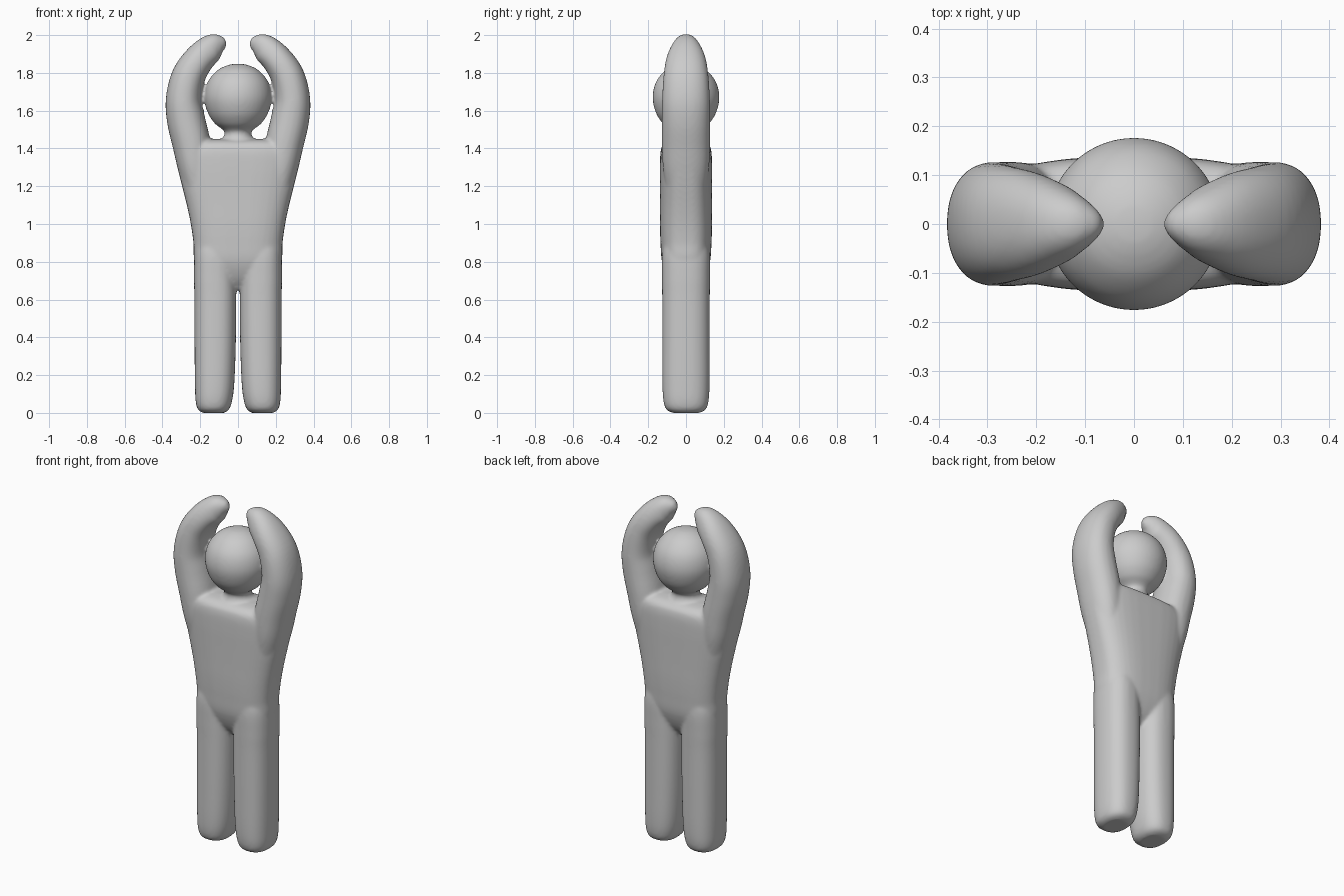
import bpy, bmesh, math

if "Cube" in bpy.data.objects:
    bpy.data.objects.remove(bpy.data.objects["Cube"])

bm = bmesh.new()


def spline(keys, steps=5):
    """Smoothly interpolate ring parameters."""
    out = []
    for i in range(len(keys) - 1):
        p0, p1, p2 = keys[max(i - 1, 0)], keys[i], keys[i + 1]
        p3 = keys[min(i + 2, len(keys) - 1)]
        for s in range(steps):
            t = s / steps
            out.append([0.5 * (2 * b + (c - a) * t + (2 * a - 5 * b + 4 * c - d) * t * t
                               + (3 * b - a - 3 * c + d) * t ** 3)
                        for a, b, c, d in zip(p0, p1, p2, p3)])
    return out + [list(keys[-1])]


def loft(keys, power=2.0, side=1, bend=False, count=40):
    """Closed tube through rings (x, z, half width, half depth)."""
    rows = spline(keys)
    rings = []
    for i, (x, z, w, d) in enumerate(rows):
        nx, nz = 1.0, 0.0
        if bend:
            a, b = rows[max(i - 1, 0)], rows[min(i + 1, len(rows) - 1)]
            tx, tz = b[0] - a[0], b[1] - a[1]
            length = math.hypot(tx, tz)
            nx, nz = tz / length, -tx / length
        ring = []
        for k in range(count):
            ang = math.tau * k / count
            c, s = math.cos(ang), math.sin(ang)
            u = math.copysign(abs(c) ** (2 / power), c) * w
            v = math.copysign(abs(s) ** (2 / power), s) * d
            ring.append(bm.verts.new((side * (x + u * nx), v, z + u * nz)))
        rings.append(ring)
    faces = [bm.faces.new(rings[0][::-1]), bm.faces.new(rings[-1])]
    for r0, r1 in zip(rings, rings[1:]):
        for k in range(count):
            j = (k + 1) % count
            faces.append(bm.faces.new((r0[k], r0[j], r1[j], r1[k])))
    if side < 0:
        bmesh.ops.reverse_faces(bm, faces=faces)


# Torso
loft([(0, .65, .12, .05), (0, .71, .17, .095), (0, .80, .229, .127), (0, .90, .236, .135),
      (0, 1.0, .25, .138), (0, 1.1, .271, .138), (0, 1.2, .296, .138), (0, 1.3, .320, .138),
      (0, 1.38, .33, .135), (0, 1.42, .31, .123), (0, 1.442, .26, .09), (0, 1.45, .15, .04)], 2.8)

# Neck and head
loft([(0, 1.36, .12, .10), (0, 1.42, .105, .10), (0, 1.447, .088, .088), (0, 1.468, .073, .078),
      (0, 1.49, .072, .078), (0, 1.508, .092, .095), (0, 1.535, .126, .126),
      (0, 1.59, .160, .160), (0, 1.67, .178, .177), (0, 1.75, .161, .160),
      (0, 1.81, .114, .113), (0, 1.84, .058, .058), (0, 1.848, .015, .015)])

for side in (-1, 1):
    # Legs
    loft([(.13, 0, .058, .072), (.13, .018, .082, .104), (.128, .06, .096, .119),
          (.124, .15, .104, .125), (.121, .35, .109, .126), (.12, .6, .111, .126),
          (.122, .72, .111, .127), (.122, .85, .108, .125), (.12, .95, .09, .10)], 2.4, side)
    # Raised arms
    loft([(.20, 1.15, .075, .10), (.224, 1.3, .094, .122), (.245, 1.42, .101, .127),
          (.275, 1.55, .101, .127), (.288, 1.66, .094, .126), (.263, 1.78, .089, .119),
          (.205, 1.873, .081, .104), (.138, 1.932, .073, .074), (.093, 1.945, .054, .046),
          (.07, 1.942, .026, .02), (.064, 1.940, .010, .008)], 2.2, side, True)

me = bpy.data.meshes.new("body")
bm.to_mesh(me)
bm.free()
body = bpy.data.objects.new("body", me)
bpy.context.collection.objects.link(body)

# Fuse the parts into one soft skin
fuse = body.modifiers.new("fuse", 'REMESH')
fuse.mode = 'VOXEL'
fuse.voxel_size = 0.009
fuse.use_smooth_shade = True
soften = body.modifiers.new("soften", 'SMOOTH')
soften.factor = 0.5
soften.iterations = 8
